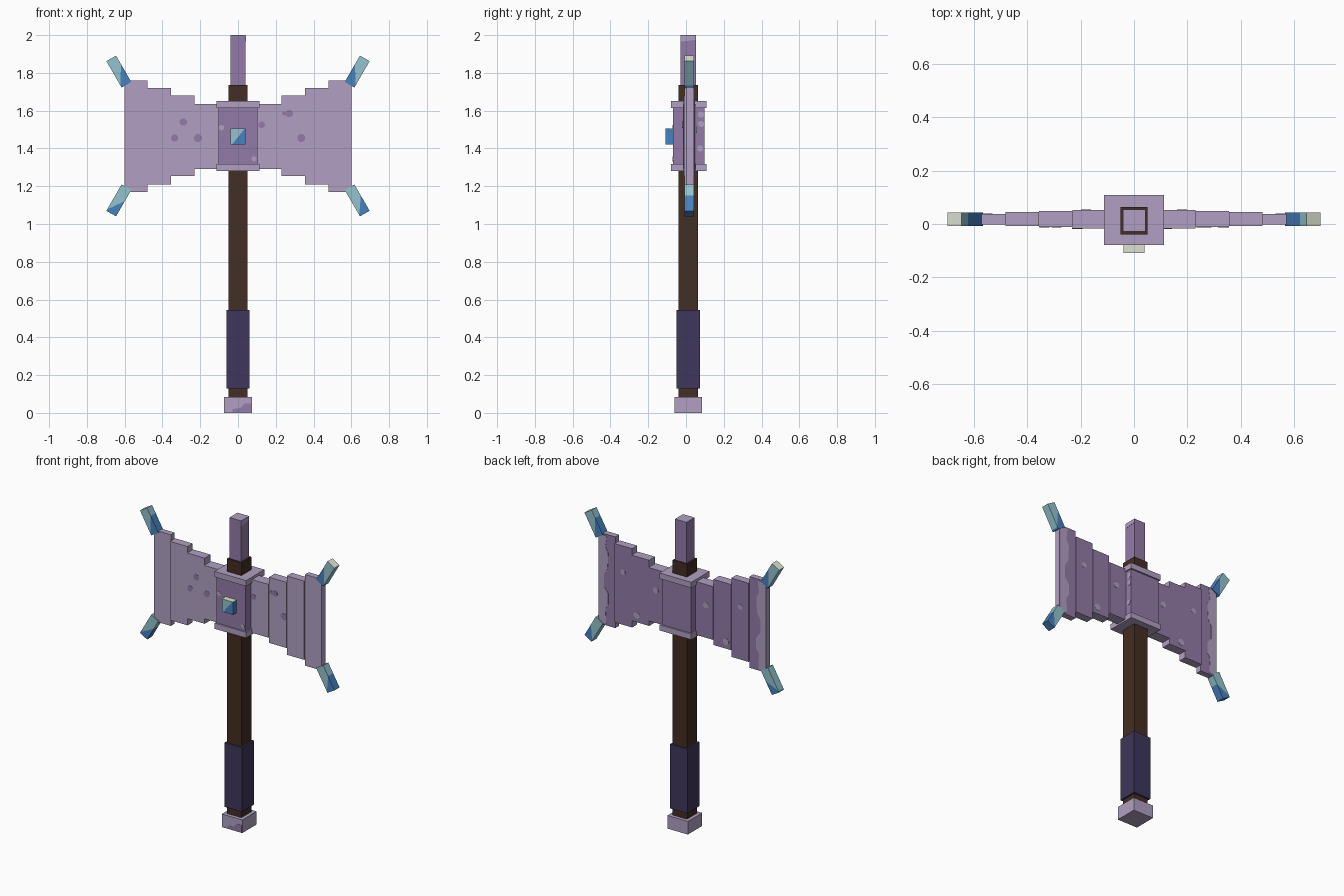
import bpy, bmesh, math
from mathutils import Vector, Matrix

if "Cube" in bpy.data.objects:
    bpy.data.objects.remove(bpy.data.objects["Cube"], do_unlink=True)


def make_mat(name, rgb):
    lin = [((c / 255 + 0.055) / 1.055) ** 2.4 if c > 10 else c / 255 / 12.92 for c in rgb]
    m = bpy.data.materials.new(name)
    m.use_nodes = True
    m.diffuse_color = (*lin, 1)
    b = m.node_tree.nodes["Principled BSDF"]
    b.inputs["Base Color"].default_value = (*lin, 1)
    b.inputs["Roughness"].default_value = 0.8
    return m


LILAC = make_mat("pale_lilac", (177, 160, 194))
PURPLE = make_mat("dusty_purple", (147, 123, 168))
WOOD = make_mat("dark_wood", (68, 46, 35))
GRIP = make_mat("indigo_wrap", (62, 54, 91))
TEAL = make_mat("crystal_teal", (146, 195, 205))
BLUE = make_mat("crystal_blue", (70, 130, 192))
CREAM = make_mat("crystal_cream", (222, 226, 212))


def finish(name, bm, mats):
    bmesh.ops.recalc_face_normals(bm, faces=bm.faces)
    me = bpy.data.meshes.new(name)
    bm.to_mesh(me)
    bm.free()
    for m in mats:
        me.materials.append(m)
    ob = bpy.data.objects.new(name, me)
    bpy.context.collection.objects.link(ob)
    return ob


def box_bm(lo, hi):
    bm = bmesh.new()
    bmesh.ops.create_cube(bm, size=1)
    for v in bm.verts:
        v.co = Vector([lo[i] + (v.co[i] + 0.5) * (hi[i] - lo[i]) for i in range(3)])
    bm.normal_update()
    return bm


def box(name, lo, hi, mats, rule=None):
    bm = box_bm(lo, hi)
    if rule:
        for f in bm.faces:
            f.material_index = rule(f)
    return finish(name, bm, mats)


def crystal(name, size, cut_co, cut_no, mtx, tip=None):
    """Box cut by a slanted plane: blue beyond the plane, teal before it."""
    half = Vector(size) / 2
    bm = box_bm(-half, half)
    no, co = Vector(cut_no), Vector(cut_co)
    bmesh.ops.bisect_plane(bm, geom=bm.verts[:] + bm.edges[:] + bm.faces[:],
                           plane_co=co, plane_no=no)
    for f in bm.faces:
        f.material_index = int((f.calc_center_median() - co).dot(no) > 0)
        if tip is not None and f.normal.z > 0.9:
            f.material_index = tip
    bm.transform(mtx)
    return finish(name, bm, [TEAL, BLUE, CREAM])


def plate(name, pts, axis, level, mat):
    """Thin flat polygon on a face across the given axis (0 = x, 1 = y)."""
    bm = bmesh.new()
    t = 0.0015
    rings = []
    for d in (-t, t):
        rings.append([bm.verts.new((level + d, a, z) if axis == 0 else (a, level + d, z))
                      for a, z in pts])
    bm.faces.new(rings[0])
    bm.faces.new(rings[1])
    n = len(pts)
    for i in range(n):
        j = (i + 1) % n
        bm.faces.new((rings[0][i], rings[0][j], rings[1][j], rings[1][i]))
    return finish(name, bm, [mat])


def spot(name, a, z, r, axis, level, mat):
    pts = [(a + r * math.cos(math.pi * (k + 0.5) / 4), z + r * math.sin(math.pi * (k + 0.5) / 4))
           for k in range(8)]
    return plate(name, pts, axis, level, mat)


CY = 0.0125   # handle centre line


def column(name, h, z0, z1, mats, rule=None, cy=CY):
    return box(name, (-h, cy - h, z0), (h, cy + h, z1), mats, rule)


# Handle
column("pommel", 0.073, 0, 0.085, [LILAC])
column("shaft", 0.051, 0.07, 1.735, [WOOD])
column("grip", 0.062, 0.13, 0.545, [GRIP])
column("top_spike", 0.041, 1.72, 2.0, [PURPLE, LILAC], lambda f: int(f.normal.z > 0.5))
plate("pommel_patch", [(-0.03, 0.004), (0.07, 0.004), (0.07, 0.05), (0.035, 0.05),
                       (0.01, 0.025), (-0.03, 0.02)], 1, CY - 0.073, PURPLE)
plate("spike_patch", [(-0.028, 1.965), (0.053, 1.975), (0.053, 1.999), (-0.028, 1.999)],
      0, 0.041, LILAC)

# Head block with its two collars
box("head_block", (-0.104, -0.07, 1.29), (0.104, 0.098, 1.64), [PURPLE])
for name, z in (("lower_collar", 1.28), ("upper_collar", 1.615)):
    box(name, (-0.113, -0.079, z), (0.113, 0.108, z + 0.037), [LILAC])
spot("block_spot_front", -0.088, 1.51, 0.016, 1, -0.07, LILAC)
spot("block_spot_front_low", 0.085, 1.345, 0.014, 1, -0.07, LILAC)
for i, (y, z) in enumerate(((0.08, 1.53), (0.075, 1.4), (0.08, 1.58))):
    spot(f"block_spot_side_{i}", y, z, 0.017, 0, 0.104, LILAC)

# Gem on the front of the head
crystal("front_gem", (0.08, 0.045, 0.083), (0.004, 0, -0.004), (1, -0.2, -0.8),
        Matrix.Translation((0, -0.0855, 1.463)), tip=2)

# Stepped blades: inner x, outer x, bottom, top, half thickness
STEPS = [(0.09, 0.23, 1.29, 1.635, 0.035), (0.23, 0.355, 1.255, 1.68, 0.030),
         (0.355, 0.48, 1.21, 1.72, 0.026), (0.48, 0.60, 1.17, 1.76, 0.019)]
BY = 0.018    # blade centre line
for side, s in (("left", 1), ("right", -1)):
    for i, (x0, x1, z0, z1, t) in enumerate(STEPS):
        xa, xb = sorted((s * x0, s * x1))
        box(f"{side}_blade_step_{i + 1}", (xa, BY - t, z0), (xb, BY + t, z1),
            [LILAC, PURPLE], lambda f: int(f.normal.y > 0.5))
    # ragged pale edge on the back of the blade
    edge = [(0.595, 1.18), (0.545, 1.18), (0.55, 1.28), (0.53, 1.31), (0.53, 1.38),
            (0.56, 1.42), (0.56, 1.5), (0.535, 1.54), (0.53, 1.64), (0.55, 1.68),
            (0.54, 1.75), (0.595, 1.75)]
    plate(f"{side}_back_edge", [(s * x, z) for x, z in edge], 1, BY + 0.019, LILAC)
    for i, (x, z, r) in enumerate(((0.18, 1.5, 0.02), (0.32, 1.30, 0.022), (0.42, 1.55, 0.018))):
        level = next(BY + t for x0, x1, _, _, t in STEPS if x0 < x < x1)
        spot(f"{side}_back_spot_{i + 1}", s * x, z, r, 1, level, LILAC)

# Darker spots on the front of the blades
for i, (x, z, r) in enumerate(((-0.29, 1.54, 0.021), (-0.335, 1.455, 0.02), (-0.212, 1.455, 0.022),
                               (0.245, 1.585, 0.012), (0.272, 1.585, 0.02), (0.335, 1.455, 0.022),
                               (0.125, 1.525, 0.018))):
    level = next(BY - t for x0, x1, _, _, t in STEPS if x0 < abs(x) < x1)
    spot(f"front_spot_{i + 1}", x, z, r, 1, level, PURPLE)

# Crystal prongs on the blade corners, leaning outward by 30 degrees
for side, s in (("left", 1), ("right", -1)):
    lean = Matrix.Rotation(s * math.radians(30), 4, "Y")
    crystal(f"{side}_upper_prong", (0.059, 0.051, 0.161), (0, 0, -0.02), (-s, 0, -0.6),
            Matrix.Translation((s * 0.631, BY, 1.807)) @ lean, tip=2)
    lean = Matrix.Rotation(-s * math.radians(30), 4, "Y")
    crystal(f"{side}_lower_prong", (0.059, 0.051, 0.161), (0, 0, -0.03), (1, 0, -0.7),
            Matrix.Translation((s * 0.631, BY, 1.125)) @ lean)
